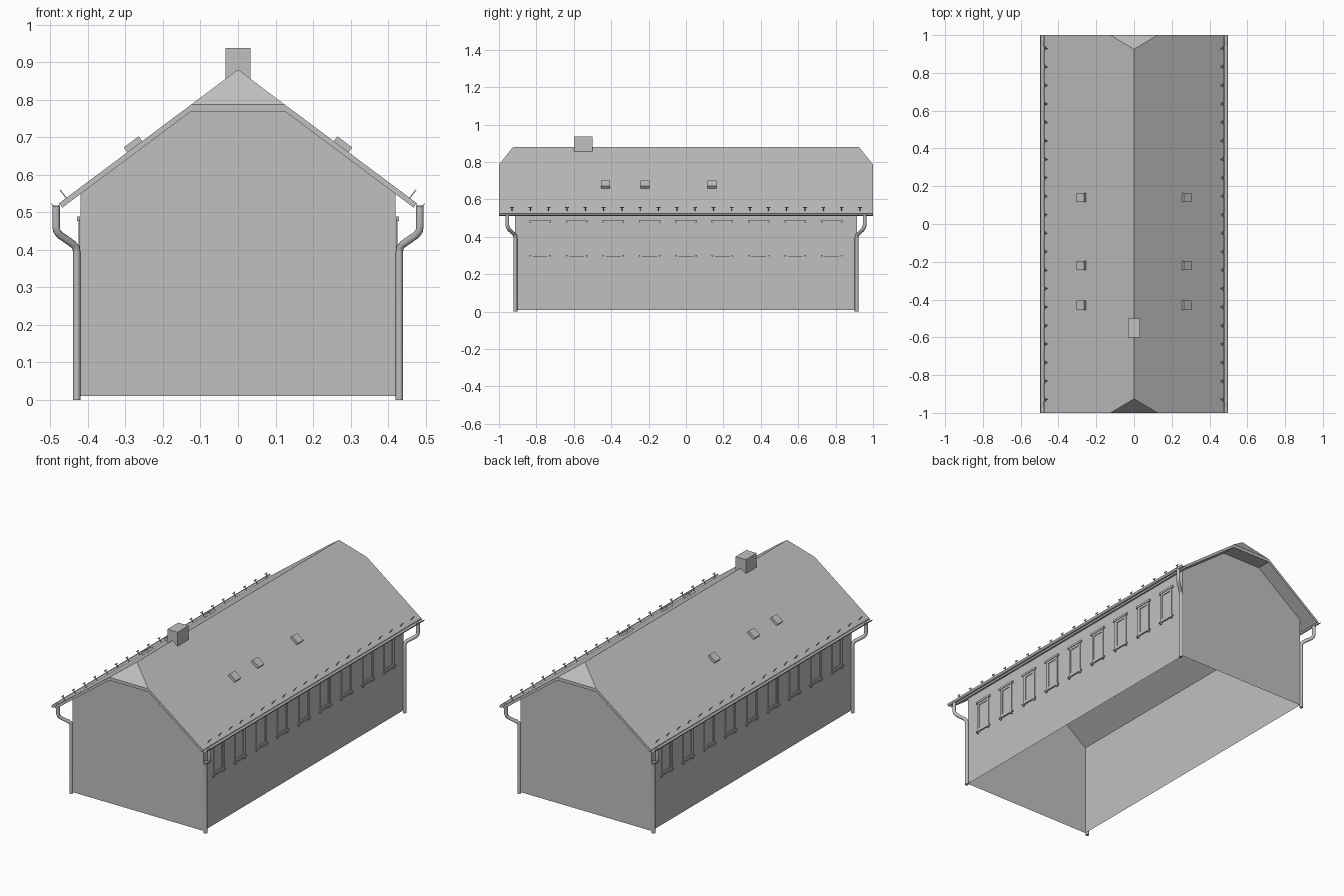
import bpy, bmesh, math
from mathutils import Matrix, Vector

cube = bpy.data.objects.get("Cube")
if cube:
    bpy.data.objects.remove(cube, do_unlink=True)

grey = bpy.data.materials.new("light_grey")
grey.use_nodes = True
COLOUR = (0.53, 0.53, 0.53, 1)
grey.diffuse_color = COLOUR
grey.node_tree.nodes["Principled BSDF"].inputs["Base Color"].default_value = COLOUR

SIDES = (-1, 1)
EAVE_X, RIDGE_Z, HIP_X, HIP_Y = 0.475, 0.88, 0.125, 0.925
SLOPE = 0.747
ANGLE = math.atan(SLOPE)
WALL_X, WALL_Y, BASE = 0.42, 0.915, 0.01


def roof_z(x):
    return RIDGE_Z - SLOPE * abs(x)


def finish(name, bm):
    mesh = bpy.data.meshes.new(name)
    bm.to_mesh(mesh)
    bm.free()
    mesh.materials.append(grey)
    obj = bpy.data.objects.new(name, mesh)
    bpy.context.collection.objects.link(obj)
    return obj


def add_box(bm, centre, size, matrix=Matrix()):
    bmesh.ops.create_cube(bm, size=1, matrix=matrix @ Matrix.Translation(centre)
                          @ Matrix.Diagonal((*size, 1)))


def roof_frame(side, x, y):
    # local x runs down the slope, local z points out of the roof
    return Matrix.Translation((side * x, y, roof_z(x))) @ Matrix.Rotation(side * ANGLE, 4, 'Y')


# Walls: open shell with clipped gables
bm = bmesh.new()
outline = [(-WALL_X, BASE), (WALL_X, BASE), (WALL_X, roof_z(WALL_X) - 0.018),
           (HIP_X, 0.77), (-HIP_X, 0.77), (-WALL_X, roof_z(WALL_X) - 0.018)]
front, back = [[bm.verts.new((x, s * WALL_Y, z)) for x, z in outline] for s in SIDES]
bm.faces.new(front)
bm.faces.new(back[::-1])
for a, b in ((1, 2), (5, 0)):
    bm.faces.new((front[a], back[a], back[b], front[b]))
finish("walls", bm)

# Roof: two slopes with a small clipped hip at each end
bm = bmesh.new()


def roof_layer(drop, inset):
    pts = {}
    for s in SIDES:
        pts[0, s] = bm.verts.new((0, s * HIP_Y, RIDGE_Z - drop))
        for side in SIDES:
            pts["hip", side, s] = bm.verts.new((side * HIP_X, s, roof_z(HIP_X) - drop))
            x = EAVE_X - inset
            pts["eave", side, s] = bm.verts.new((side * x, s, roof_z(x) - drop))
    for side in SIDES:
        bm.faces.new([pts["eave", side, -1], pts["eave", side, 1], pts["hip", side, 1],
                      pts[0, 1], pts[0, -1], pts["hip", side, -1]])
    for s in SIDES:
        bm.faces.new([pts["hip", -1, s], pts["hip", 1, s], pts[0, s]])
    return pts


top, under = roof_layer(0, 0), roof_layer(0.018, 0.006)
for s in SIDES:
    edge = [("eave", -1, s), ("hip", -1, s), ("hip", 1, s), ("eave", 1, s)]
    for a, b in zip(edge, edge[1:]):
        bm.faces.new((top[a], top[b], under[b], under[a]))
for side in SIDES:
    a, b = ("eave", side, -1), ("eave", side, 1)
    bm.faces.new((top[a], top[b], under[b], under[a]))
bmesh.ops.recalc_face_normals(bm, faces=bm.faces)
finish("roof", bm)

# Soffits under the clipped hips
bm = bmesh.new()
for s in SIDES:
    ys = (s * WALL_Y, s * 0.999)
    quad = [(-HIP_X, ys[0]), (HIP_X, ys[0]), (HIP_X, ys[1]), (-HIP_X, ys[1])]
    face = bm.faces.new([bm.verts.new((x, y, 0.769)) for x, y in quad])
    if face.normal.z > 0 or s > 0:
        face.normal_flip()
finish("hip_soffits", bm)

# Chimney
bm = bmesh.new()
add_box(bm, (0, -0.55, 0.894), (0.066, 0.1, 0.086))
finish("chimney", bm)

# Roof hatches
bm = bmesh.new()
for side in SIDES:
    for y in (-0.43, -0.22, 0.14):
        add_box(bm, (0, 0, 0.005), (0.05, 0.048, 0.022), roof_frame(side, 0.275, y))
finish("roof_hatches", bm)

# Snow guards along the eaves
bm = bmesh.new()
for side in SIDES:
    for i in range(20):
        frame = roof_frame(side, 0.458, -0.93 + i * 1.86 / 19)
        add_box(bm, (0, 0, 0.012), (0.003, 0.005, 0.026), frame)
        add_box(bm, (0, 0, 0.024), (0.003, 0.02, 0.006), frame)
finish("snow_guards", bm)

# Windows: pane, casing, glazing bar, lintel, sill and sill brackets
bm = bmesh.new()
for side in SIDES:
    for i in range(9):
        place = Matrix.Translation((side * (WALL_X + 0.0005), -0.78 + i * 0.195, 0.39))
        def part(y, z, depth, width, height):
            add_box(bm, (side * depth / 2, y, z), (depth, width, height), place)
        part(0, 0, 0.001, 0.07, 0.17)
        for s in SIDES:
            part(s * 0.04, 0, 0.005, 0.014, 0.18)
            part(0, s * 0.08, 0.005, 0.09, 0.014)
            part(s * 0.045, -0.098, 0.006, 0.012, 0.01)
            part(s * 0.031, 0, 0.003, 0.004, 0.146)
        part(0, 0.093, 0.008, 0.115, 0.012)
        part(0, -0.09, 0.008, 0.115, 0.008)
finish("windows", bm)

# Half-round gutters, open at the top
bm = bmesh.new()
for side in SIDES:
    rings = []
    for y in SIDES:
        ring = []
        for radius, order in ((0.011, range(9)), (0.0095, range(8, -1, -1))):
            for k in order:
                a = math.pi + math.pi * k / 8
                ring.append(bm.verts.new((side * 0.486 + radius * math.cos(a), y,
                                          0.524 + radius * math.sin(a))))
        rings.append(ring)
        bm.faces.new(ring)
    n = len(rings[0])
    for k in range(n):
        j = (k + 1) % n
        bm.faces.new((rings[0][k], rings[0][j], rings[1][j], rings[1][k]))
bmesh.ops.recalc_face_normals(bm, faces=bm.faces)
gutters = finish("gutters", bm)

# Downpipes: swept from each gutter end in to the wall corner
path = [(0.485, 0.955, 0.518), (0.485, 0.955, 0.462), (0.483, 0.952, 0.45),
        (0.476, 0.947, 0.44), (0.44, 0.92, 0.415), (0.432, 0.914, 0.406),
        (0.43, 0.912, 0.393), (0.43, 0.912, 0)]
bm = bmesh.new()
SEGS, RADIUS = 12, 0.01
for sx in SIDES:
    for sy in SIDES:
        pts = [Vector((sx * x, sy * y, z)) for x, y, z in path]
        rings = []
        for i, p in enumerate(pts):
            ahead = (pts[min(i + 1, len(pts) - 1)] - pts[max(i - 1, 0)]).normalized()
            u = Vector((1, 0, 0))
            u = (u - ahead * u.dot(ahead)).normalized()
            v = ahead.cross(u)
            rings.append([bm.verts.new(p + RADIUS * (u * math.cos(t) + v * math.sin(t)))
                          for t in (math.tau * k / SEGS for k in range(SEGS))])
        for a, b in zip(rings, rings[1:]):
            for k in range(SEGS):
                j = (k + 1) % SEGS
                bm.faces.new((a[k], a[j], b[j], b[k]))
        bm.faces.new(rings[0])
        bm.faces.new(rings[-1])
bmesh.ops.recalc_face_normals(bm, faces=bm.faces)
pipes = finish("downpipes", bm)

# Smooth shading on the round parts only
for obj in (gutters, pipes):
    bpy.ops.object.select_all(action='DESELECT')
    obj.select_set(True)
    bpy.context.view_layer.objects.active = obj
    bpy.ops.object.shade_smooth_by_angle(angle=math.radians(40))
